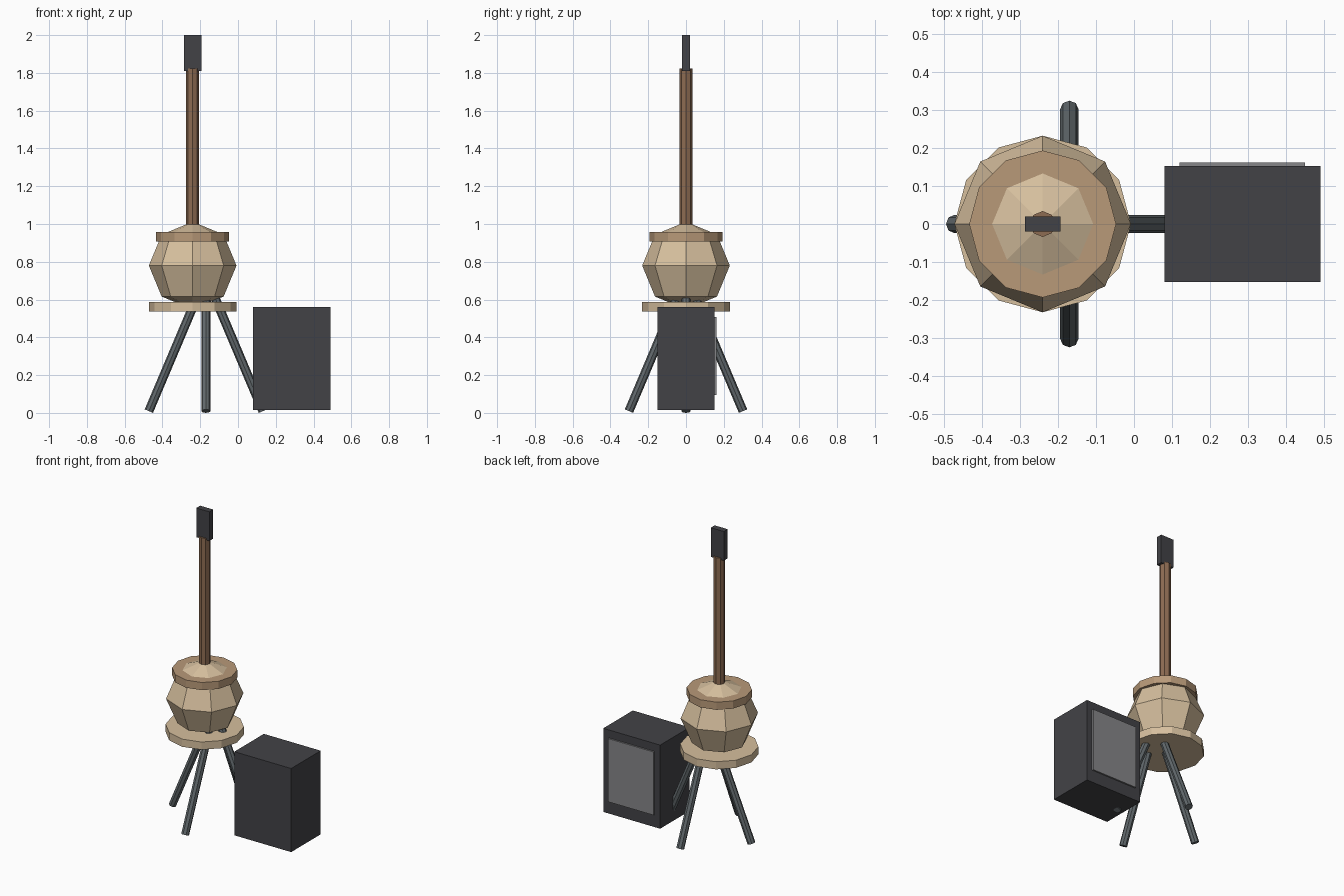
import bpy
from math import sin, cos, pi
from mathutils import Vector

if "Cube" in bpy.data.objects:
    bpy.data.objects.remove(bpy.data.objects["Cube"])

CX = -0.24          # axis of the instrument and seat


def material(name, rgb):
    m = bpy.data.materials.new(name)
    m.diffuse_color = (*rgb, 1)
    m.use_nodes = True
    m.node_tree.nodes["Principled BSDF"].inputs["Base Color"].default_value = m.diffuse_color
    return m


PALE = material("pale_wood", (0.67, 0.52, 0.34))
MID = material("mid_wood", (0.48, 0.32, 0.19))
BROWN = material("brown_wood", (0.27, 0.15, 0.085))
STEEL = material("steel", (0.12, 0.14, 0.15))
DARK = material("dark_casing", (0.055, 0.055, 0.062))
GREY = material("grey_cloth", (0.24, 0.24, 0.25))


def finish(name, mat):
    ob = bpy.context.object
    ob.name = name
    ob.data.materials.append(mat)
    return ob


def rod(name, a, b, radius, sides, mat):
    """Prism between two points, with a vertex on the axes."""
    a, b = Vector(a), Vector(b)
    bpy.ops.mesh.primitive_cylinder_add(
        vertices=sides, radius=radius, depth=(b - a).length, location=(a + b) / 2,
        rotation=(b - a).to_track_quat('Z', 'Y').to_euler())
    return finish(name, mat)


def box(name, lo, hi, mat):
    lo, hi = Vector(lo), Vector(hi)
    bpy.ops.mesh.primitive_cube_add(size=1, location=(lo + hi) / 2)
    bpy.context.object.scale = hi - lo
    return finish(name, mat)


# Stool: round seat on four splayed legs
rod("seat", (CX, 0, 0.537), (CX, 0, 0.587), 0.232, 12, PALE)
tilt, length, leg_r = 0.4, 0.65, 0.024
for i in range(4):
    d = Vector((cos(i * pi / 2), sin(i * pi / 2), 0))
    foot = Vector((-0.17, 0, leg_r * sin(tilt))) + d * 0.302
    top = foot - d * length * sin(tilt) + Vector((0, 0, length * cos(tilt)))
    rod(f"stool_leg_{i + 1}", foot, top, leg_r, 8, STEEL)

# Instrument: faceted gourd body, rim, neck and head
bpy.ops.mesh.primitive_uv_sphere_add(segments=8, ring_count=4, radius=0.232,
                                     location=(CX, 0, 0.78))
finish("gourd_body", PALE)
rod("body_rim", (CX, 0, 0.907), (CX, 0, 0.957), 0.193, 12, MID)
rod("neck", (CX, 0, 0.92), (CX, 0, 1.822), 0.034, 8, BROWN)
box("headstock", (CX - 0.047, -0.02, 1.81), (CX + 0.047, 0.02, 2.0), DARK)

# Amplifier with its cloth panel on the back side
box("amplifier_cabinet", (0.08, -0.152, 0.015), (0.49, 0.152, 0.56), DARK)
box("speaker_panel", (0.12, 0.145, 0.096), (0.45, 0.162, 0.508), GREY)
